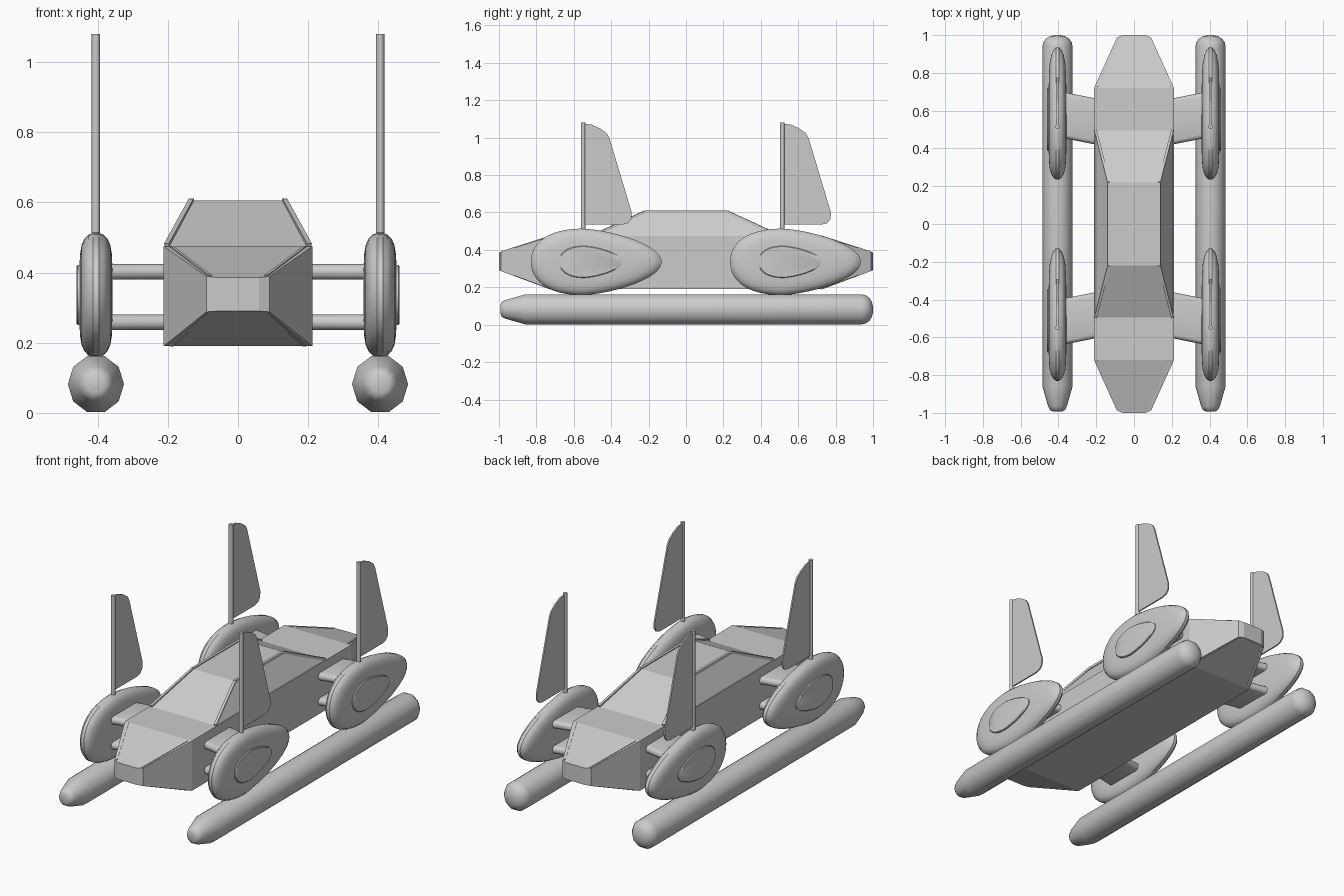
import bpy, bmesh, math
from mathutils import Vector

if "Cube" in bpy.data.objects:
    bpy.data.objects.remove(bpy.data.objects["Cube"])

def loft(name, rings, smooth=None):
    """Skin equal-length closed rings and cap both ends."""
    bm = bmesh.new()
    vs = [[bm.verts.new(p) for p in r] for r in rings]
    n = len(rings[0])
    for a, b in zip(vs, vs[1:]):
        for i in range(n):
            j = (i + 1) % n
            bm.faces.new((a[i], a[j], b[j], b[i]))
    bm.faces.new(vs[0])
    bm.faces.new(vs[-1])
    bmesh.ops.recalc_face_normals(bm, faces=bm.faces)
    me = bpy.data.meshes.new(name)
    bm.to_mesh(me)
    bm.free()
    ob = bpy.data.objects.new(name, me)
    bpy.context.collection.objects.link(ob)
    if smooth:
        bpy.ops.object.select_all(action='DESELECT')
        ob.select_set(True)
        bpy.context.view_layer.objects.active = ob
        bpy.ops.object.shade_smooth_by_angle(angle=math.radians(smooth))
    return ob

def rect_y(y, w, z0, z1):
    return [(-w, y, z0), (w, y, z0), (w, y, z1), (-w, y, z1)]

def rect_z(z, w, d):
    return [(-w, -d, z), (w, -d, z), (w, d, z), (-w, d, z)]

def bar(name, a, b, s):
    """Slim square trim bar between two points."""
    a, b = Vector(a), Vector(b)
    d = (b - a).normalized()
    u = d.cross(Vector((0, 0, 1)) if abs(d.z) < 0.9 else Vector((0, 1, 0))).normalized() * s
    v = d.cross(u)
    loft(name, [[p - u - v, p + u - v, p + u + v, p - u + v] for p in (a, b)])

# Hull, tapered at both ends, and the cabin on top
half = [(1, .06, .29, .386), (.988, .09, .288, .389), (.72, .212, .19, .475)]
loft("hull", [rect_y(-y, w, a, b) for y, w, a, b in half] +
     [rect_y(y, w, a, b) for y, w, a, b in reversed(half)])
loft("cabin", [rect_z(.47, .21, .505), rect_z(.606, .13, .22)])

# Trim along the cabin and nose edges
for sx in (1, -1):
    bar("cabin_top_trim", (sx * .133, -.22, .604), (sx * .133, .22, .604), .007)
    for sy in (1, -1):
        bar("cabin_corner_trim", (sx * .203, sy * .495, .477), (sx * .133, sy * .22, .604), .007)
        bar("nose_upper_trim", (sx * .08, sy * .985, .388), (sx * .19, sy * .725, .471), .005)
        bar("nose_lower_trim", (sx * .08, sy * .985, .291), (sx * .19, sy * .725, .194), .005)

def teardrop(x, yc, s, n=48):
    """Teardrop outline, blunt in front and narrow behind."""
    pts = []
    for i in range(n):
        t = 2 * math.pi * i / n
        c, q = math.cos(t), math.sin(t)
        y = .06 + .35 * c - .07 * q * q
        z = .178 * q * (1 - .12 * max(0, c))
        pts.append((x, yc + y * s, .336 + z * s))
    return pts

POD_X = .405
pod = [(-.047, .45), (-.0455, .65), (-.041, .8), (-.033, .9), (-.022, .965), (-.013, .985), (-.009, 1)]
pod += [(-x, s) for x, s in reversed(pod)]
skid = [(-.992, .025), (-.985, .04), (-.965, .05), (-.86, .08), (.94, .08),
        (.962, .075), (.982, .06), (.994, .04), (1, .015)]
sail = [(.0, 1.075), (.045, 1.07), (.09, 1.05), (.125, 1.025), (.14, 1.0), (.2, .8),
        (.26, .6), (.258, .565), (.24, .543), (.21, .535), (.0, .535)]

for sx, side in ((1, "right"), (-1, "left")):
    X = sx * POD_X
    # Ten-sided skid: pointed nose, rounded tail
    loft(side + "_skid", [[(X + r * math.cos(math.pi * i / 5), y, .082 + r * 1.05 * math.sin(math.pi * i / 5))
                           for i in range(10)] for y, r in skid], 40)
    for yc, end in ((-.54, "front"), (.525, "rear")):
        tag = side + "_" + end
        # Teardrop pod and raised outer hub
        loft(tag + "_pod", [teardrop(X + x, yc, s) for x, s in pod], 35)
        loft(tag + "_hub", [teardrop(X + sx * x, yc, s) for x, s in
                            ((.04, .48), (.052, .48), (.056, .46))], 35)
        # Mast and sail
        ym = yc - .01
        loft(tag + "_mast", [[(X + .012 * math.cos(math.pi * i / 6), ym + .012 * math.sin(math.pi * i / 6), z)
                              for i in range(12)] for z in (.48, 1.08)], 40)
        loft(tag + "_sail", [[(X + dx, ym + y, z) for y, z in sail] for dx in (-.004, .004)])
        # Swept upper and lower struts with rounded edges
        for z in (.402, .258):
            y0 = yc + (.06 if end == "front" else .015)
            rings = []
            for x, yo in ((.19, .0), (.38, -.038 if end == "front" else .038)):
                rings.append([(sx * x, y0 + yo + sg * (.1 + .022 * math.cos(math.radians(a))),
                               z + sg * .022 * math.sin(math.radians(a)))
                              for sg in (1, -1) for a in (-90, -60, -30, 0, 30, 60, 90)])
            loft(tag + "_strut", rings, 40)
